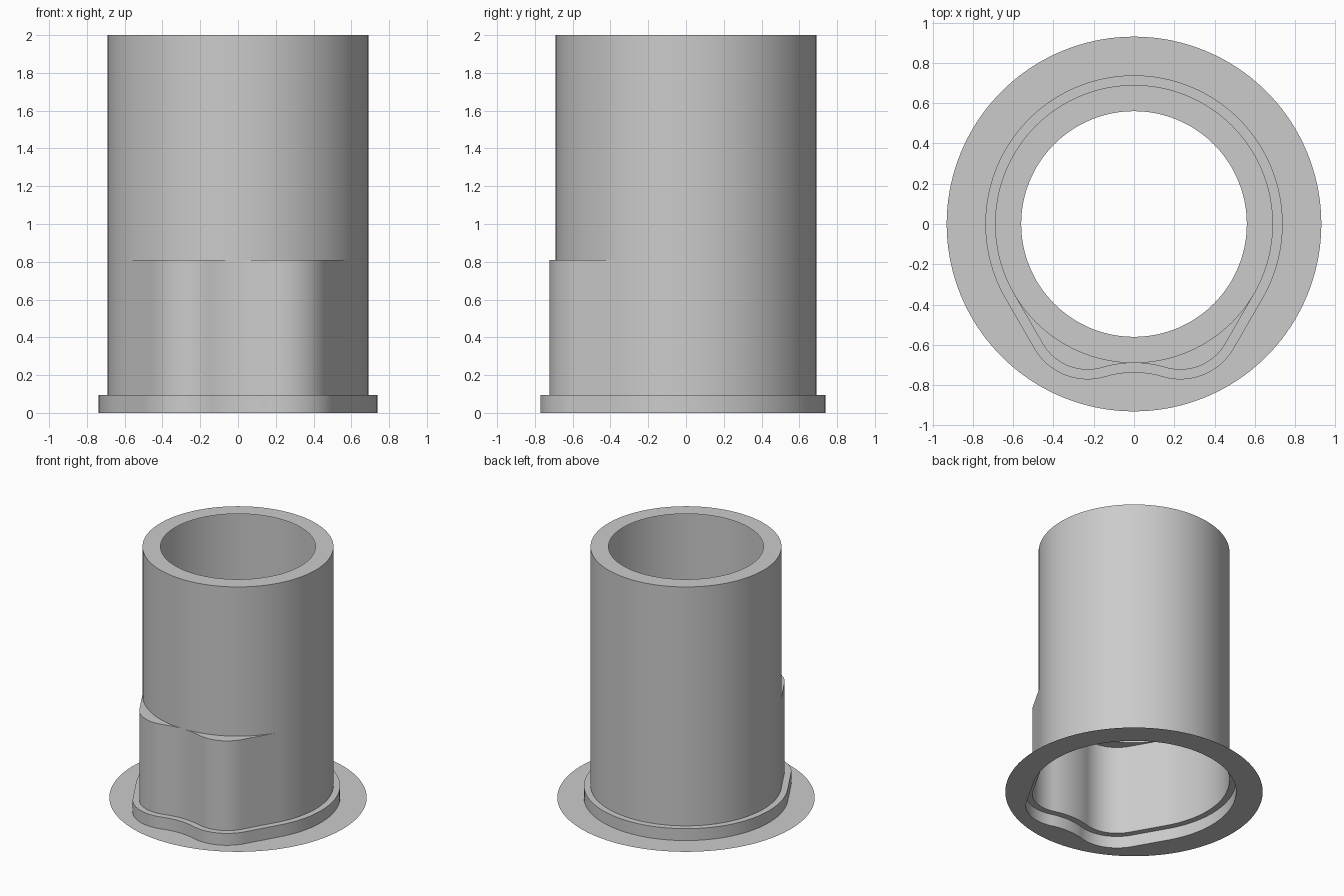
import bpy
import bmesh
from math import cos, sin, radians
from mathutils import Vector

cube = bpy.data.objects.get("Cube")
if cube:
    bpy.data.objects.remove(cube, do_unlink=True)

# One plain grey for the whole shell
GREY = (0.6, 0.6, 0.6, 1.0)
grey = bpy.data.materials.new("plain grey")
grey.use_nodes = True
grey.diffuse_color = GREY
grey.node_tree.nodes["Principled BSDF"].inputs["Base Color"].default_value = GREY

TUBE_R, LIP_R, FLANGE_R = 0.69, 0.56, 0.93
STEP_Z, SHOULDER_Z, TOP_Z = 0.095, 0.81, 2.0
STEP_OFFSET = 0.048


def arc(cx, cy, r, start, end, n):
    """Points along an arc, without its last point."""
    angles = [radians(start + (end - start) * i / n) for i in range(n)]
    return [Vector((cx + r * cos(a), cy + r * sin(a))) for a in angles]


def lobed_outline(d=0.0):
    """Circle with two tangent lobes at the front, grown outward by d."""
    half = arc(0, 0, TUBE_R + d, 90, -30, 48)
    half.append(Vector((cos(radians(-30)), sin(radians(-30)))) * (TUBE_R + d))
    lobe = arc(0.23, -0.465, 0.2583 + d, -30, -106.5, 24)
    # straight flank, split so the shoulder follows the tube
    start = half[-1]
    half += [start.lerp(lobe[0], i / 8) for i in range(1, 8)]
    half += lobe
    half += arc(0, -1.2425, 0.5525 - d, 73.5, 90, 10)
    half.append(Vector((0, -TUBE_R - d)))
    mirrored = [Vector((-p.x, p.y)) for p in reversed(half[1:-1])]
    return half + mirrored


def round_outline(outline, r):
    """Circle whose points line up with those of an outline."""
    return [p.normalized() * r for p in outline]


def loft(name, lower, z0, upper, z1):
    """Sheet between two outlines at two heights."""
    bm = bmesh.new()
    a = [bm.verts.new((p.x, p.y, z0)) for p in lower]
    b = [bm.verts.new((p.x, p.y, z1)) for p in upper]
    n = len(a)
    for i in range(n):
        j = (i + 1) % n
        bm.faces.new((a[i], b[i], b[j], a[j]))
    bmesh.ops.remove_doubles(bm, verts=bm.verts[:], dist=0.0001)
    for f in bm.faces:
        f.smooth = True
    mesh = bpy.data.meshes.new(name)
    bm.to_mesh(mesh)
    bm.free()
    mesh.materials.append(grey)
    obj = bpy.data.objects.new(name, mesh)
    bpy.context.collection.objects.link(obj)
    return obj


sleeve = lobed_outline()
step = lobed_outline(STEP_OFFSET)
tube = round_outline(sleeve, TUBE_R)

# Flat flange and raised step at the foot
loft("base_flange", round_outline(step, FLANGE_R), 0, step, 0)
loft("foot_step_wall", step, 0, step, STEP_Z)
loft("foot_step_ledge", step, STEP_Z, sleeve, STEP_Z)

# Lobed lower sleeve with its front shoulders
loft("lower_sleeve", sleeve, STEP_Z, sleeve, SHOULDER_Z)
loft("sleeve_shoulders", sleeve, SHOULDER_Z, tube, SHOULDER_Z)

# Round upper tube and its inward lip
loft("upper_tube", tube, SHOULDER_Z, tube, TOP_Z)
loft("top_lip", tube, TOP_Z, round_outline(tube, LIP_R), TOP_Z)
